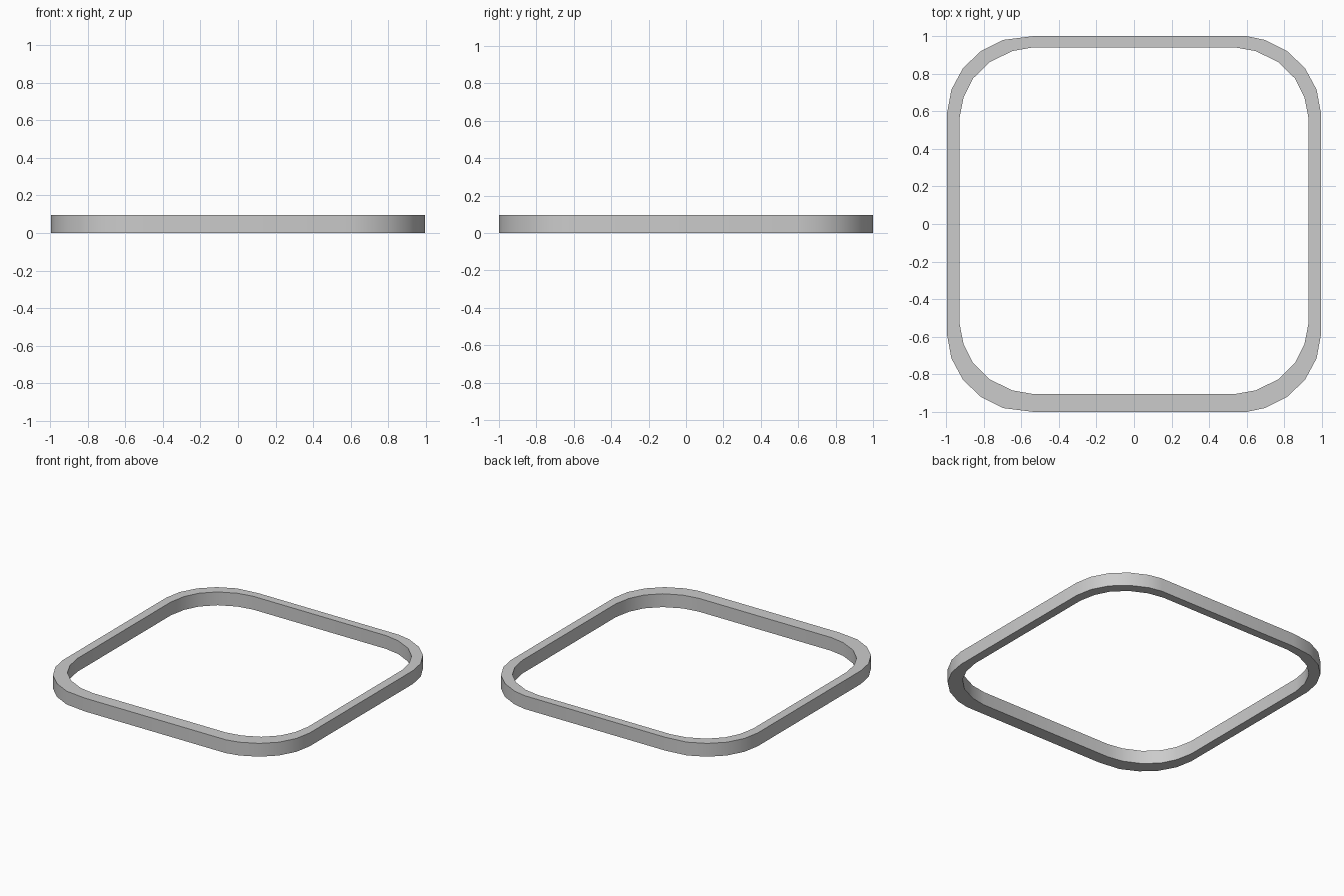
import bpy, bmesh

if "Cube" in bpy.data.objects:
    bpy.data.objects.remove(bpy.data.objects["Cube"])

HEIGHT = 0.097

# One rounded corner (+x, +y quadrant) of each outline, mirrored to the others
OUTER = [(0.994, 0.595), (0.972, 0.715), (0.91, 0.83), (0.815, 0.92), (0.695, 0.98), (0.60, 1.0)]
INNER = [(0.93, 0.54), (0.907, 0.658), (0.857, 0.757), (0.767, 0.845), (0.647, 0.903), (0.535, 0.923)]


def outline(corner, dy=0.0, left_x=None):
    """Mirror a corner into a closed counter-clockwise loop."""
    left = corner[:-1] + [(left_x or corner[-1][0], corner[-1][1])]
    pts = list(corner)
    pts += [(-x, y) for x, y in reversed(left)]
    pts += [(-x, -y) for x, y in left]
    pts += [(x, -y) for x, y in reversed(corner)]
    return [(x, y + dy) for x, y in pts]


# Rounded square ring: matching outer and inner loops, bridged at top and bottom
bm = bmesh.new()
outer, inner = outline(OUTER, left_x=0.535), outline(INNER, dy=0.0175)
loops = [[bm.verts.new((x, y, z)) for x, y in pts]
         for pts, z in ((outer, 0), (outer, HEIGHT), (inner, HEIGHT), (inner, 0))]
n = len(outer)
for k in range(4):
    a, b = loops[k], loops[(k + 1) % 4]
    for i in range(n):
        j = (i + 1) % n
        bm.faces.new((a[i], a[j], b[j], b[i]))
bmesh.ops.recalc_face_normals(bm, faces=bm.faces)
mesh = bpy.data.meshes.new("rounded_square_ring")
bm.to_mesh(mesh)
bm.free()

ring = bpy.data.objects.new("rounded_square_ring", mesh)
bpy.context.collection.objects.link(ring)
bpy.context.view_layer.objects.active = ring
ring.select_set(True)
bpy.ops.object.shade_smooth_by_angle(angle=0.6)
